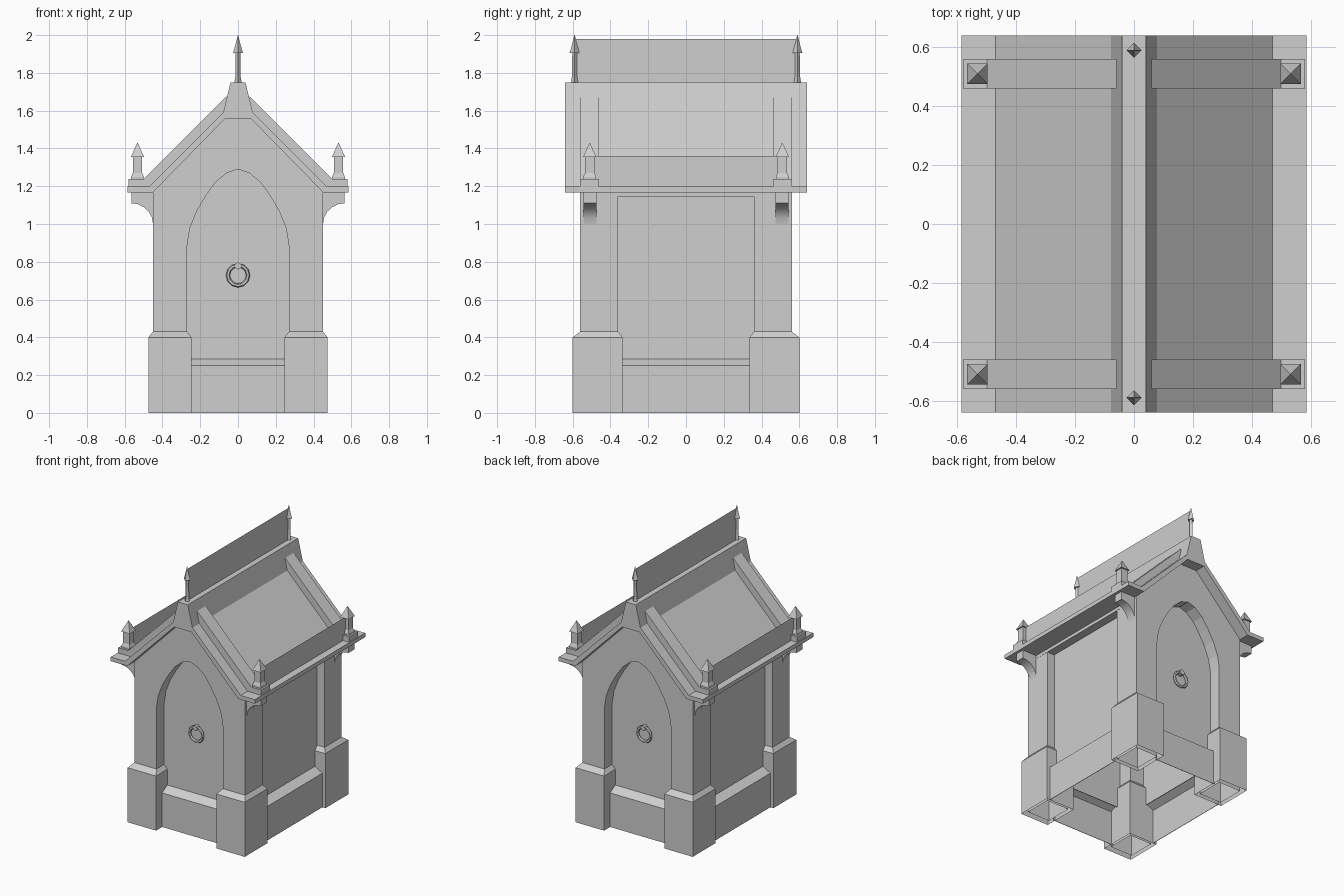
import bpy, bmesh, math
from mathutils import Vector, Matrix

cube = bpy.data.objects.get("Cube")
if cube:
    bpy.data.objects.remove(cube, do_unlink=True)

stone = bpy.data.materials.new("grey_stone")
stone.use_nodes = True
GREY = (0.62, 0.62, 0.62, 1)
stone.diffuse_color = GREY
stone.node_tree.nodes["Principled BSDF"].inputs["Base Color"].default_value = GREY


def finish(name, bm):
    bmesh.ops.recalc_face_normals(bm, faces=bm.faces)
    mesh = bpy.data.meshes.new(name)
    bm.to_mesh(mesh)
    bm.free()
    mesh.materials.append(stone)
    obj = bpy.data.objects.new(name, mesh)
    bpy.context.collection.objects.link(obj)
    return obj


def prism(name, profile, axis, start, end, flip=1, open_bottom=False):
    """Extrude a (horizontal, z) profile along x or y; equal ends give a sheet."""
    bm = bmesh.new()

    def place(u, z, d):
        return (u * flip, d, z) if axis == "y" else (d, u * flip, z)
    face = bm.faces.new([bm.verts.new(place(u, z, start)) for u, z in profile])
    if start != end:
        out = bmesh.ops.extrude_face_region(bm, geom=[face])
        bmesh.ops.translate(bm, vec=Vector(place(0, 0, end - start)),
                            verts=[v for v in out["geom"] if isinstance(v, bmesh.types.BMVert)])
        # The extrusion drops the starting cap, so put it back
        if not face.is_valid or all(len(e.link_faces) == 1 for e in face.edges):
            bmesh.ops.holes_fill(bm, edges=bm.edges)
    bmesh.ops.recalc_face_normals(bm, faces=bm.faces)
    if open_bottom:
        low = min(z for u, z in profile) + 0.001
        bmesh.ops.delete(bm, geom=[f for f in bm.faces if all(v.co.z < low for v in f.verts)],
                         context="FACES")
    return finish(name, bm)


def rect(u0, u1, z0, z1):
    return [(u0, z0), (u1, z0), (u1, z1), (u0, z1)]


def loft(name, levels, diamond=False, open_bottom=False):
    """Join stacked rectangles (centre x, centre y, half x, half y, z)."""
    bm = bmesh.new()
    corners = [(1, 0), (0, 1), (-1, 0), (0, -1)] if diamond else [(1, 1), (-1, 1), (-1, -1), (1, -1)]
    rings = [[bm.verts.new((cx + hx * a, cy + hy * b, z)) for a, b in corners]
             for cx, cy, hx, hy, z in levels]
    if not open_bottom:
        bm.faces.new(rings[0])
    bm.faces.new(rings[-1])
    for lo, hi in zip(rings, rings[1:]):
        for i in range(4):
            j = (i + 1) % 4
            bm.faces.new((lo[i], lo[j], hi[j], hi[i]))
    return finish(name, bm)


def mirrored(half):
    """Complete a right-hand outline with its left-hand reflection."""
    return half + [(-u, z) for u, z in reversed(half) if u > 0]


# Roof slab with flat eaves and a steep ridge cap
roof_half = [(0.07, 1.556), (0.45, 1.168), (0.585, 1.168), (0.585, 1.198),
             (0.47, 1.198), (0.078, 1.59), (0.04, 1.748)]
prism("roof", mirrored(roof_half), "y", -0.64, 0.64)

# Pointed arch outline shared by opening and door
arch = [(0.27, 0.88), (0.255, 0.975), (0.217, 1.07), (0.17, 1.15), (0.12, 1.22), (0.06, 1.27), (0, 1.29)]
gable = mirrored([(0.27, 0.005)] + arch) + [(-0.45, 0.005), (-0.45, 1.17), (-0.07, 1.558),
                                            (0.07, 1.558), (0.45, 1.17), (0.45, 0.005)]
door = mirrored([(0.27, 0.26)] + arch)


def plinth(outer):
    """Thin skirting profile with a sloped top."""
    return [(outer, 0), (outer, 0.25), (outer - 0.06, 0.285), (outer - 0.063, 0.285),
            (outer - 0.003, 0.25), (outer - 0.003, 0)]


# Front and back ends
for s, end in ((-1, "front"), (1, "back")):
    prism(end + "_gable_wall", gable, "y", s * 0.56, s * 0.36, open_bottom=True)
    prism(end + "_door", door, "y", s * 0.47, s * 0.465)
    prism(end + "_plinth", plinth(0.53), "x", -0.255, 0.255, s)

    # Knocker ring and its holder
    bm = bmesh.new()
    n, m = 12, 6
    rings = []
    for i in range(n):
        a = math.tau * i / n
        rings.append([])
        for j in range(m):
            b = math.tau * j / m
            r = 0.0535 + 0.0105 * math.cos(b)
            rings[-1].append(bm.verts.new((r * math.cos(a), s * (0.484 + 0.0105 * math.sin(b)),
                                           0.728 + r * math.sin(a))))
    for i in range(n):
        for j in range(m):
            k, l = (i + 1) % n, (j + 1) % m
            bm.faces.new((rings[i][j], rings[k][j], rings[k][l], rings[i][l]))
    finish(end + "_knocker_ring", bm)
    bm = bmesh.new()
    turn = Matrix.Translation((0, s * 0.484, 0.778)) @ Matrix.Rotation(math.pi / 2, 4, "X")
    bmesh.ops.create_cone(bm, cap_ends=True, segments=8, radius1=0.019, radius2=0.019,
                          depth=0.034, matrix=turn)
    finish(end + "_knocker_holder", bm)

    # Ridge spike
    loft(end + "_ridge_spike", [(0, s * 0.59, r, r, z) for r, z in
         ((0.02, 1.74), (0.014, 1.78), (0.012, 1.905), (0.026, 1.905), (0.012, 1.955), (0.001, 2.0))],
         diamond=True)

# Thin crest standing on the ridge
prism("ridge_crest", rect(-0.59, 0.59, 1.74, 1.98), "x", 0, 0)

# Concave eave bracket outline
steps = 5
curve = [(0.565 - 0.115 * math.cos(a), 1.11 - 0.11 * (1 - math.sin(a)))
         for a in (math.pi / 2 * i / steps for i in range(steps + 1))]
bracket = [(0.44, 1.0)] + curve + [(0.565, 1.175), (0.44, 1.175)]

# Long sides
for s, side in ((1, "left"), (-1, "right")):
    prism(side + "_wall", rect(0.385, 0.39, 0.27, 1.16), "y", -0.365, 0.365, s)
    prism(side + "_wall_beam", rect(0.385, 0.451, 1.145, 1.175), "y", -0.56, 0.56, s)
    prism(side + "_plinth", plinth(0.45), "y", -0.34, 0.34, s)
    prism(side + "_eave_crest", rect(-0.5, 0.5, 1.195, 1.36), "x", s * 0.532, s * 0.532)

    for t, end in ((-1, "front"), (1, "back")):
        tag = end + "_" + side
        # Hollow corner pedestal with sloped shoulder
        loft(tag + "_pedestal", [(s * 0.36, t * 0.4675, 0.115, 0.1325, 0),
                                 (s * 0.36, t * 0.4675, 0.115, 0.1325, 0.40),
                                 (s * 0.36, t * 0.46, 0.09, 0.1, 0.43)], open_bottom=True)
        # Raised roof rib
        prism(tag + "_roof_rib", [(0.58, 1.19), (0.58, 1.237), (0.50, 1.237), (0.06, 1.677),
                                  (0.06, 1.58), (0.45, 1.19)], "y", t * 0.46, t * 0.56, s)
        # Curved eave bracket, smooth along its underside
        obj = prism(tag + "_bracket", bracket, "y", t * 0.475, t * 0.543, s)
        bpy.ops.object.select_all(action="DESELECT")
        obj.select_set(True)
        bpy.context.view_layer.objects.active = obj
        bpy.ops.object.shade_smooth_by_angle(angle=math.radians(30))
        # Pinnacle on the eave
        loft(tag + "_pinnacle", [(s * 0.532, t * 0.51, r, r, z) for r, z in
             ((0.034, 1.23), (0.034, 1.25), (0.025, 1.27), (0.025, 1.355), (0.035, 1.355), (0.001, 1.43))])
